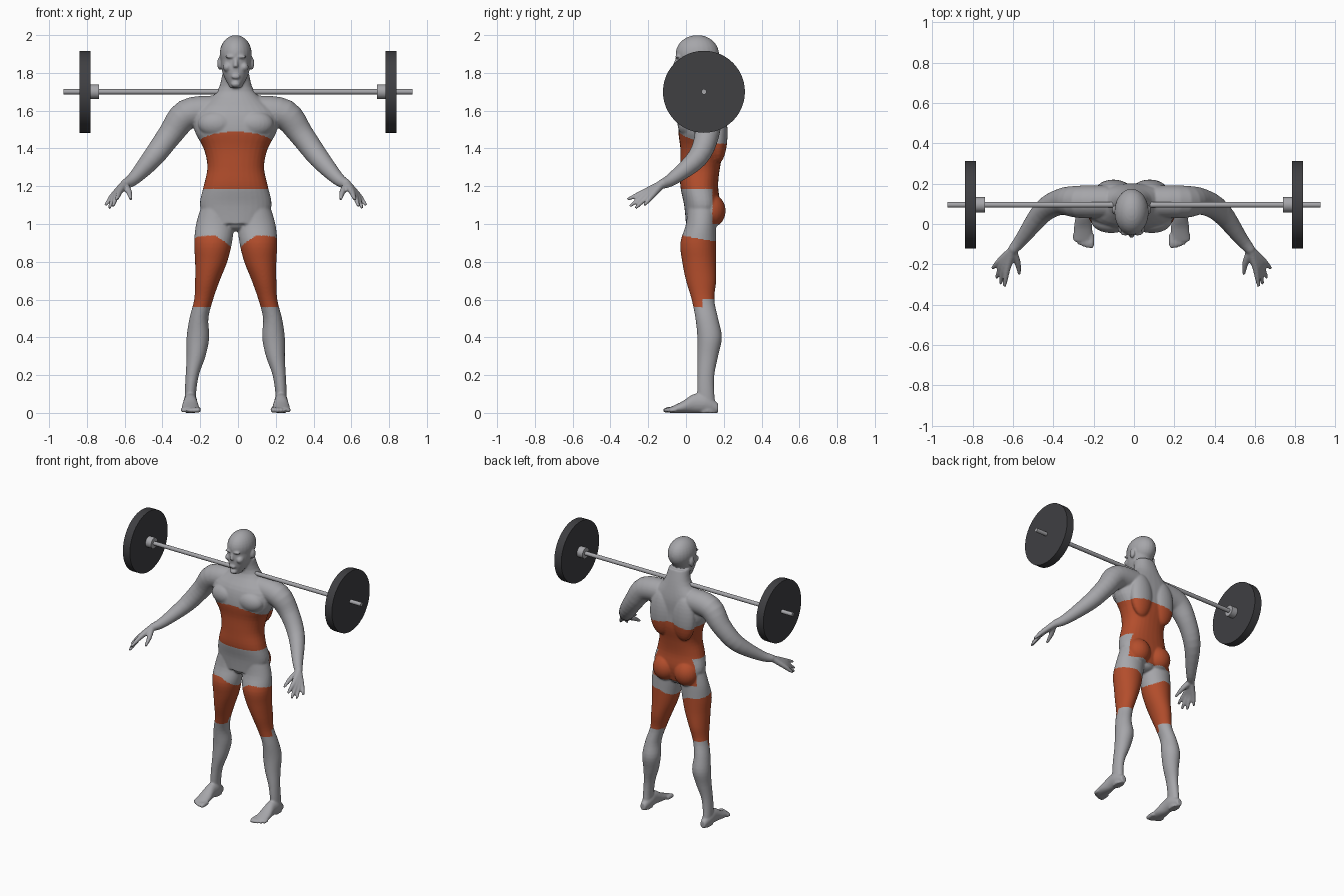
import bpy
import bmesh
from math import cos, sin, tau, pi
from mathutils import Vector, Matrix

if "Cube" in bpy.data.objects:
    bpy.data.objects.remove(bpy.data.objects["Cube"])


def material(name, red, green, blue):
    color = (red, green, blue, 1)
    mat = bpy.data.materials.new(name)
    mat.use_nodes = True
    mat.diffuse_color = color
    mat.node_tree.nodes["Principled BSDF"].inputs["Base Color"].default_value = color
    return mat


grey = material("body grey", .38, .38, .4)
orange = material("muscle orange", .45, .075, .025)
dark = material("plate dark", .05, .05, .055)

SIDES = {"left": 1, "right": -1}
MIDDLE = -.012
bm = bmesh.new()


def smooth_rows(rows, steps=4):
    """Catmull-Rom interpolation between section rows."""
    rows = [Vector(row) for row in rows]
    padded = [rows[0], *rows, rows[-1]]
    result = []
    for before, start, end, after in zip(padded, rows, rows[1:], padded[3:]):
        leave, arrive = (end - before) / 2, (after - start) / 2
        for step in range(steps):
            t = step / steps
            blend = t * t * (3 - 2 * t)
            result.append(start.lerp(end, blend) + leave * t * (1 - t) ** 2 - arrive * t * t * (1 - t))
    return result + [rows[-1]]


def evenly(first, last, *tracks):
    """Rows of evenly spaced stations followed by the value of each track."""
    gap = (last - first) / (len(tracks[0]) - 1)
    return smooth_rows([(first + gap * i, *values) for i, values in enumerate(zip(*tracks))])


def skin(rings):
    """Bridge rings of points and cap both ends."""
    loops = [[bm.verts.new(point) for point in ring] for ring in rings]
    for low, high in zip(loops, loops[1:]):
        for i in range(len(low)):
            bm.faces.new((low[i - 1], low[i], high[i], high[i - 1]))
    bm.faces.new(loops[0])
    bm.faces.new(loops[-1])


def oval(center, u, v, power=2, count=32):
    def bend(value):
        return abs(value) ** (2 / power) * (1 if value > 0 else -1)
    angles = [tau * i / count for i in range(count)]
    return [center + u * bend(cos(a)) + v * bend(sin(a)) for a in angles]


def column(bottom, top, centre, half, front, back, side=1, power=2):
    """Upright loft through evenly spaced oval sections."""
    skin([oval(Vector((side * x, (near + far) / 2, z)), Vector((width, 0, 0)),
               Vector((0, (far - near) / 2, 0)), power)
          for z, x, width, near, far in evenly(bottom, top, centre, half, front, back)])


def tube(rows, side=1):
    """Round limb along rows of x, y, z, radius."""
    rows = smooth_rows(rows)
    points = [Vector((side * x, y, z)) for x, y, z, radius in rows]
    rings = []
    for i, point in enumerate(points):
        along = points[min(i + 1, len(points) - 1)] - points[max(i - 1, 0)]
        u = along.cross(Vector((0, .3, 1))).normalized() * rows[i][3]
        v = along.cross(u).normalized() * rows[i][3]
        rings.append(oval(point, u, v))
    skin(rings)


def lump(center, radii, side=1):
    """Ellipsoid for a rounded muscle or facial feature."""
    x, y, z = center
    place = Matrix.Translation((side * x, y, z)) @ Matrix.Diagonal((*radii, 1))
    bmesh.ops.create_uvsphere(bm, u_segments=24, v_segments=16, radius=1, matrix=place)


# Torso and neck, from the hips up
column(1, 1.8, centre=[0] * 9,
       half=(.16, .19, .17, .15, .17, .22, .21, .1, .07),
       front=(0, -.01, -.03, -.03, -.03, -.04, -.02, .04, .03),
       back=(.16, .18, .17, .18, .2, .2, .2, .18, .15), power=2.3)
lump((0, .08, 1), (.08, .07, .04))

# Head: cranium, jaw, nose, lips and chin
lump((0, .06, 1.9), (.085, .115, .1))
column(1.72, 1.88, centre=[0] * 3, half=(.03, .07, .08),
       front=(-.03, -.05, -.05), back=(.04, .12, .16))
tube([(0, -.04, 1.89, .01), (0, -.06, 1.83, .013)])
lump((0, -.05, 1.78), (.023, .01, .012))
lump((0, -.035, 1.74), (.025, .02, .017))

for side in SIDES.values():
    # Brow, cheek and ear
    lump((.03, -.045, 1.885), (.027, .014, .008), side)
    lump((.045, -.02, 1.83), (.023, .03, .025), side)
    lump((.085, .07, 1.85), (.013, .022, .034), side)

    # Chest, back and buttock
    lump((.1, .015, 1.53), (.1, .06, .07), side)
    lump((.09, .17, 1.48), (.085, .05, .16), side)
    lump((.085, .13, 1.07), (.085, .08, .09), side)

    # Arm
    tube([(.12, .11, 1.6, .08), (.26, .11, 1.58, .08), (.35, .11, 1.47, .065),
          (.44, .06, 1.35, .055), (.54, -.07, 1.24, .035), (.59, -.13, 1.21, .025)], side)

    # Fingers run from the wrist so that their roots fuse into the palm
    wrist = (.59, -.13, 1.21)
    for finger in range(4):
        spread = finger / 3
        knuckle = Vector((.615, -.22, 1.17)).lerp(Vector((.65, -.18, 1.15)), spread)
        tip = Vector((.63, -.31, 1.13)).lerp(Vector((.69, -.22, 1.1)), spread)
        tip += Vector((0, -.02, -.03)) * sin(pi * spread)
        tube([(*wrist, .022), (*knuckle, .016), (*knuckle.lerp(tip, .6), .012), (*tip, .008)], side)
    tube([(*wrist, .02), (.565, -.19, 1.17, .016), (.555, -.25, 1.13, .008)], side)

    # Leg, from the sole up
    column(0, 1.1,
           centre=(.24, .24, .23, .21, .2, .195, .17, .15, .13, .12, .11, .1),
           half=(.03, .03, .035, .05, .06, .05, .05, .065, .085, .1, .1, .08),
           front=(.07, .06, .06, .06, .06, .05, .03, 0, -.02, -.03, 0, .01),
           back=(.16, .15, .15, .17, .19, .17, .15) + (.16,) * 5, side=side)

    # Foot, from heel to ball, and toes
    skin([oval(Vector((side * .24, y, top / 2)), Vector((half, 0, 0)), Vector((0, 0, top / 2)))
          for y, half, top in evenly(.17, -.085, (.02, .036, .037, .046, .046), (.05, .1, .1, .06, .03))])
    for toe in range(5):
        x, tip, radius = .2 + toe * .02, -.12 + toe * toe * .002, .015 - toe * .001
        tube([(x, -.05, .018, radius), (x, tip + .02, .015, radius), (x, tip, .01, radius / 2)], side)

# Fuse the parts into one smooth skin
bmesh.ops.recalc_face_normals(bm, faces=bm.faces[:])
bmesh.ops.translate(bm, verts=bm.verts[:], vec=(MIDDLE, 0, 0))
mesh = bpy.data.meshes.new("body parts")
bm.to_mesh(mesh)
bm.free()
body = bpy.data.objects.new("body", mesh)
bpy.context.collection.objects.link(body)
fuse = body.modifiers.new("fuse", "REMESH")
fuse.mode = "VOXEL"
fuse.voxel_size = .006
relax = body.modifiers.new("relax", "SMOOTH")
relax.factor = .5
relax.iterations = 5
bpy.context.view_layer.update()
fused = bpy.data.meshes.new_from_object(body.evaluated_get(bpy.context.evaluated_depsgraph_get()))
body.modifiers.clear()
body.data = fused


# Worked muscles: trunk, buttocks and thighs
def is_worked(x, y, z):
    trunk_top = 1.49 - .8 * x * x - .2 * (y + .04)
    trunk = x < .228 and 1.187 < z < trunk_top
    seat = x < .175 and y > .14 and 1 < z < 1.2
    thigh_top = .935 - .18 * y - .6 * max(0, .11 - x)
    thigh_bottom = .605 if y > .085 else .56
    return trunk or seat or thigh_bottom < z < thigh_top


fused.materials.clear()
fused.materials.append(grey)
fused.materials.append(orange)
for face in fused.polygons:
    face.use_smooth = True
    x, y, z = face.center
    face.material_index = int(is_worked(abs(x - MIDDLE), y, z))


# Barbell
def rod(name, x, radius, length, mat):
    bpy.ops.mesh.primitive_cylinder_add(vertices=48, radius=radius, depth=length,
                                        location=(x, .095, 1.7), rotation=(0, pi / 2, 0))
    part = bpy.context.object
    part.name = name
    part.data.materials.append(mat)
    bpy.ops.object.shade_smooth_by_angle()


rod("bar", 0, .014, 1.85, grey)
for label, side in SIDES.items():
    rod(label + "_plate", side * .81, .217, .056, dark)
    rod(label + "_collar", side * .76, .038, .046, grey)
